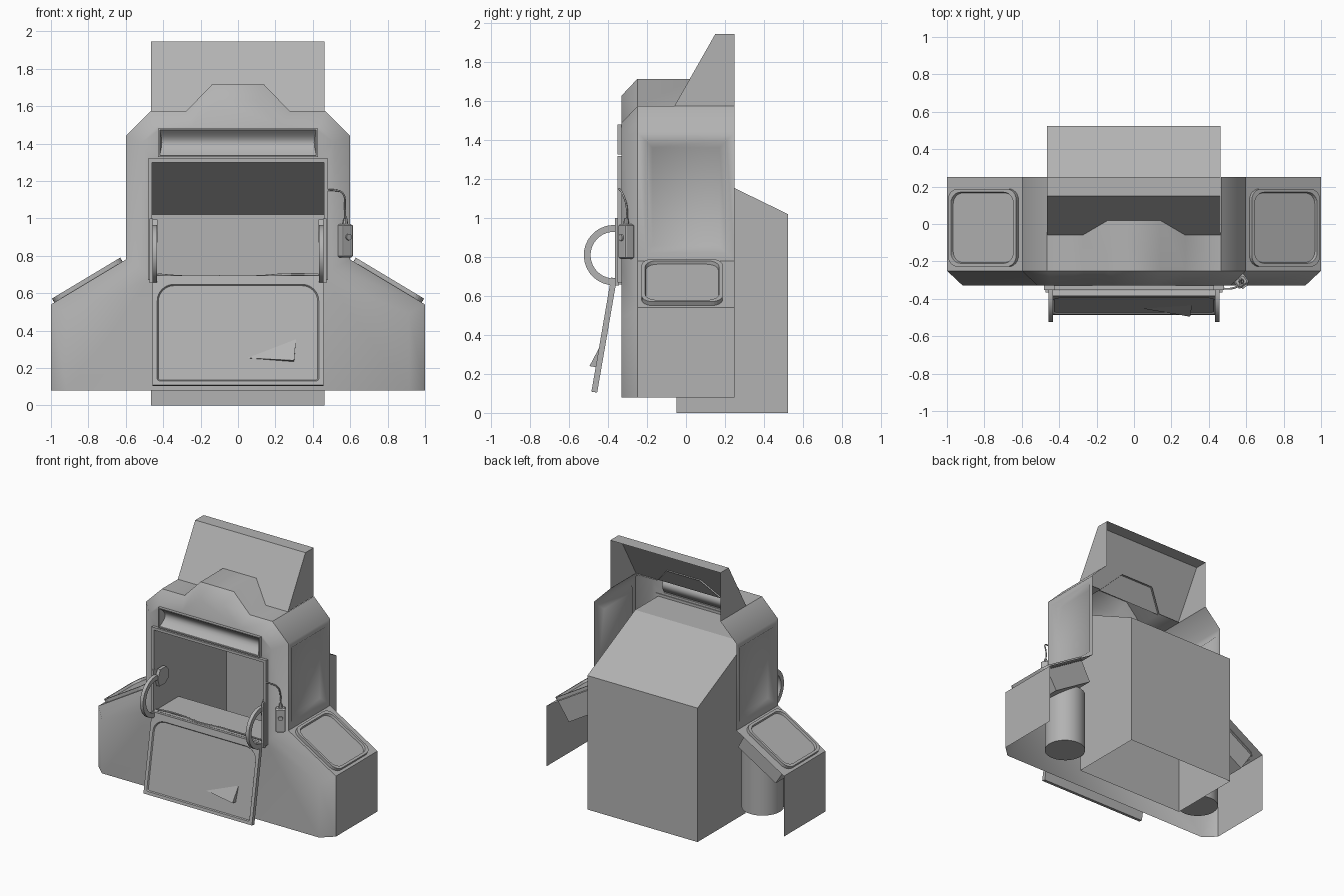
import bpy, bmesh, math
from mathutils import Matrix

if "Cube" in bpy.data.objects:
    bpy.data.objects.remove(bpy.data.objects["Cube"])

grey = bpy.data.materials.new("mid_grey")
grey.diffuse_color = (.45, .45, .45, 1)
grey.use_nodes = True
grey.node_tree.nodes["Principled BSDF"].inputs["Base Color"].default_value = grey.diffuse_color


def add(name, data):
    ob = bpy.data.objects.new(name, data)
    data.materials.append(grey)
    bpy.context.collection.objects.link(ob)
    return ob


def mesh(name, verts, faces, smooth=None):
    me = bpy.data.meshes.new(name)
    me.from_pydata(verts, [], faces)
    bm = bmesh.new()
    bm.from_mesh(me)
    bmesh.ops.recalc_face_normals(bm, faces=bm.faces)
    bm.to_mesh(me)
    bm.free()
    if smooth:
        me.shade_smooth()
        me.set_sharp_from_angle(angle=math.radians(smooth))
    return add(name, me)


def loft(name, rings, caps=(True, True), closed=False, smooth=None):
    n, m = len(rings[0]), len(rings)
    verts = [p for r in rings for p in r]
    faces = []
    for k in range(m if closed else m - 1):
        a, b = k * n, (k + 1) % m * n
        faces += [(a + i, a + (i + 1) % n, b + (i + 1) % n, b + i) for i in range(n)]
    if caps[0]:
        faces.append(tuple(range(n))[::-1])
    if caps[1]:
        faces.append(tuple((m - 1) * n + i for i in range(n)))
    return mesh(name, verts, faces, smooth)


def box(name, x, y, z):
    a, b = x
    return loft(name, [[(a, y[0], c), (a, y[1], c), (b, y[1], c), (b, y[0], c)] for c in z])


def rrect(hw, hh, r_top, r_bot, n=6):
    pts = []
    for k, (sx, sy, r) in enumerate([(1, 1, r_top), (-1, 1, r_top), (-1, -1, r_bot), (1, -1, r_bot)]):
        for i in range(n + 1):
            a = math.pi / 2 * (k + i / n)
            pts.append((sx * (hw - r) + r * math.cos(a), sy * (hh - r) + r * math.sin(a)))
    return pts


def tube(name, pts, r):
    cu = bpy.data.curves.new(name, 'CURVE')
    cu.dimensions = '3D'
    cu.bevel_depth, cu.bevel_resolution, cu.use_fill_caps = r, 2, True
    cu.resolution_u = 4
    sp = cu.splines.new('BEZIER')
    sp.bezier_points.add(len(pts) - 1)
    for bp, p in zip(sp.bezier_points, pts):
        bp.co = p
        bp.handle_left_type = bp.handle_right_type = 'AUTO'
    add(name, cu)


# Front shell: outer silhouette, chamfered front, openings, recessed side panels
half = [(1, .08), (1, .54), (.6, .78), (.6, 1.44), (.465, 1.575), (.275, 1.575), (.14, 1.715)]
half_in = [(.915, .08), (.915, .492), (.515, .732), (.515, 1.405), (.435, 1.49), (.24, 1.49), (.105, 1.63)]
mirror = lambda h: h + [(-x, z) for x, z in reversed(h)]
outer, inner = mirror(half), mirror(half_in)
bm = bmesh.new()
mid = [bm.verts.new((x, -.25, z)) for x, z in outer]
front = [bm.verts.new((x, -.33, z)) for x, z in inner]
walls = []
for i in range(len(outer) - 1):
    bm.faces.new((mid[i], mid[i + 1], front[i + 1], front[i]))
    under_hood = 4 <= i <= 8
    back = [bm.verts.new((x, -.045 + (z - 1.575) * .575 if under_hood else .25, z)) for x, z in outer[i:i + 2]]
    f = bm.faces.new((mid[i], back[0], back[1], mid[i + 1]))
    if i in (2, 10):
        walls.append(f)
edges = [bm.edges.get((front[i], front[i + 1])) for i in range(len(front) - 1)]
edges.append(bm.edges.new((front[-1], front[0])))
for hx, z0, z1 in [(.465, .68, 1.3), (.42, 1.335, 1.475)]:
    q = [bm.verts.new(p) for p in [(-hx, -.33, z0), (hx, -.33, z0), (hx, -.33, z1), (-hx, -.33, z1)]]
    edges += [bm.edges.new((q[i], q[(i + 1) % 4])) for i in range(4)]
bmesh.ops.triangle_fill(bm, use_beauty=True, edges=edges)
bmesh.ops.recalc_face_normals(bm, faces=bm.faces)
for f in walls:
    bmesh.ops.inset_individual(bm, faces=[f], thickness=.06)
    bmesh.ops.inset_individual(bm, faces=[f], thickness=.05)
    for v in f.verts:
        v.co.x *= .95
bmesh.ops.remove_doubles(bm, verts=bm.verts, dist=.0001)
me = bpy.data.meshes.new("front_shell")
bm.to_mesh(me)
bm.free()
me.shade_smooth()
me.set_sharp_from_angle(angle=math.radians(52))
for e in me.edges:
    if all(abs(me.vertices[i].co.y + .25) < .001 for i in e.vertices):
        e.use_edge_sharp = True
add("front_shell", me)

# Rear cabinet: hollow, open at the bottom and towards the front window
prof = [(-.05, 0), (.525, 0), (.525, 1.02), (-.05, 1.3), (-.33, 1.3), (-.33, .68), (-.05, .68)]
v = [(x, y, z) for x in (-.465, .463) for y, z in prof]
mesh("rear_cabinet", v, [tuple(range(7)), tuple(range(7, 14))] +
     [(i, (i + 1) % 7, (i + 1) % 7 + 7, i + 7) for i in (1, 2, 3, 5, 6)])

# Hood on top: sloping front, open at the back and below
prof = [(.25, 1.575), (-.06, 1.575), (.15, 1.945), (.25, 1.945)]
v = [(x, y, z) for x in (-.465, .463) for y, z in prof]
mesh("top_hood", v, [(0, 1, 2, 3), (4, 5, 6, 7), (1, 2, 6, 5), (2, 3, 7, 6)])

# Curved recess above the window, with slanted ends
N = 8
v, f = [], []
for i in range(N + 1):
    t = i / N
    d = math.sin(math.pi * t) * .05
    z = 1.335 + .14 * t
    v += [(-.42, -.345, z), (-.42 + d * .25, -.345 + d, z), (.42 - d * .25, -.345 + d, z), (.42, -.345, z)]
for i in range(N):
    for j in range(3):
        a = 4 * i + j
        f.append((a, a + 1, a + 5, a + 4))
mesh("header_recess", v, f, 40)


# Thin rectangular frames around the recess and the window
def frame(name, ox, oz, ix, iz, y0, y1):
    rect = lambda hx, z, y: [(-hx, y, z[0]), (hx, y, z[0]), (hx, y, z[1]), (-hx, y, z[1])]
    loft(name, [rect(ox, oz, y1), rect(ox, oz, y0), rect(ix, iz, y0), rect(ix, iz, y1)],
         (False, False), closed=True)


frame("header_frame", .428, (1.328, 1.48), .418, (1.337, 1.473), -.352, -.33)
frame("window_frame", .482, (.67, 1.32), .46, (.69, 1.3), -.352, -.325)

# Hinged front flap, hanging at a slant, with a sunk rounded panel
flap = lambda x, t, w: (x, -.355 - .17 * t - .985 * w, .69 - .985 * t + .17 * w)
loft("front_flap", [[flap(x, c - y, w) for x, y in rrect(hw, hh, rt, rb)]
                    for hw, hh, c, rt, rb, w in [(.457, .2975, .2975, .001, .001, 0),
                                                 (.457, .2975, .2975, .001, .001, .03),
                                                 (.432, .262, .31, .09, .012, .03),
                                                 (.426, .256, .31, .085, .01, .021)]])
mesh("flap_tab", [flap(.05, .447, .022), flap(.3, .467, .062), flap(.31, .345, .022), flap(.3, .467, .022)],
     [(0, 1, 2), (0, 1, 3), (1, 2, 3)])

for s, side in ((-1, "left"), (1, "right")):
    # Rounded tray on each sloping shoulder, with its tub and bucket
    P = lambda u, y, w: (s * (.8 + u * .857 + w * .515), -.02 + y, .66 - u * .515 + w * .857)
    loft(side + "_tray", [[P(u, y, w) for u, y in rrect(.213 - g, .208 - g, .06, .06)]
                          for g, w in [(0, -.005), (0, .024), (.018, .024), (.022, .006)]], (False, True))
    loft(side + "_tub", [[P(u, y, w) for u, y in [(-h, -h), (h, -h), (h, h), (-h, h)]]
                         for h, w in [(.19, -.003), (.185, -.17)]])
    bucket = [(s * .625 + .146 * math.cos(a), -.03 + .146 * math.sin(a))
              for a in [math.tau * i / 32 for i in range(32)]]
    loft(side + "_bucket", [[(x, y, z) for x, y in bucket] for z in (.1, .56)], smooth=40)

    # Curved hinge arm beside the flap and its mounting bracket
    arc = []
    for i in range(19):
        a = math.radians(82 + i * 11.3)
        arc.append([(s * x, -.37 + r * math.cos(a), .81 + r * math.sin(a))
                    for x, r in [(.432, .12), (.458, .12), (.458, .155), (.432, .155)]])
    loft(side + "_hinge_arm", arc, smooth=30)
    bracket = [(-.35, .93), (-.32, .995), (-.25, .995), (-.22, .96), (-.22, .9), (-.26, .87), (-.33, .87)]
    loft(side + "_hinge_bracket", [[(s * x, y, z) for y, z in bracket] for x in (.43, .455)])
    box(side + "_hinge_strip", sorted((s * .455, s * .472)), (-.365, -.345), (.655, 1.0))

# Loose cable along the window sill
tube("sill_cable", [(-.43, -.34, .7), (-.3, -.31, .69), (-.1, -.335, .69), (.1, -.32, .69),
                    (.25, -.335, .7), (.43, -.34, .7)], .006)

# Wired hand control hanging at the right
tube("control_cable", [(.465, -.345, 1.15), (.52, -.345, 1.15), (.56, -.33, 1.135), (.572, -.305, 1.06),
                       (.574, -.305, .96)], .005)
loft("cable_plug", [[(.574 + r * math.cos(math.tau * i / 8), -.307 + r * math.sin(math.tau * i / 8), z)
                     for i in range(8)] for r, z in [(.016, .965), (.01, 1.0)]])
turn = Matrix.Translation((.573, -.307, .88)) @ Matrix.Rotation(math.radians(35), 4, 'Z')
body = loft("hand_control", [[(x, y, z) for x, y in rrect(.034 - g, .028 - g, .008, .008, 2)]
                             for g, z in [(.008, -.09), (0, -.082), (0, .082), (.008, .09)]])
body.matrix_world = turn
knob = loft("control_button", [[(.017 * math.cos(math.tau * i / 12), y, .02 + .017 * math.sin(math.tau * i / 12))
                                for i in range(12)] for y in (-.024, -.038)])
knob.matrix_world = turn
